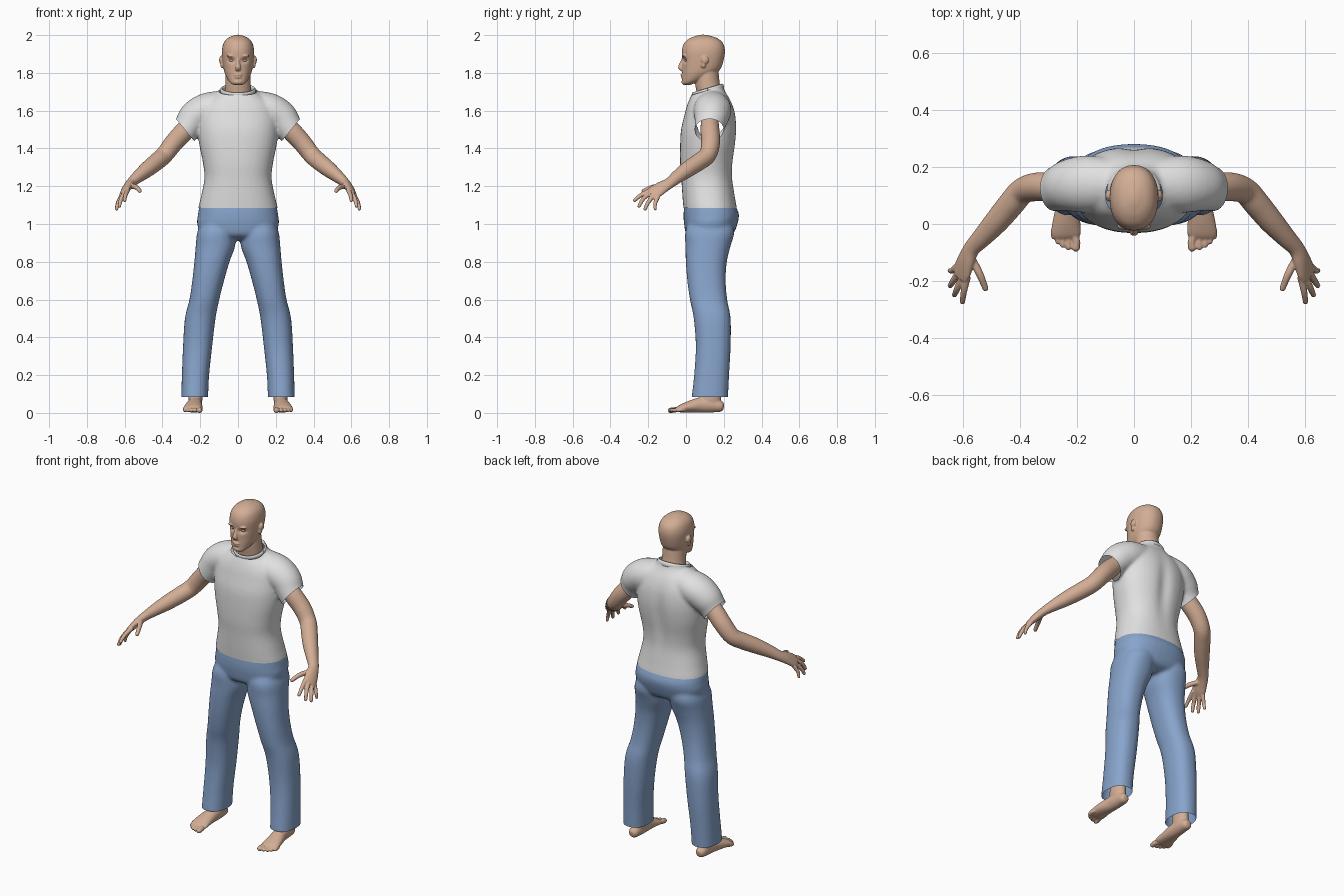
import bpy, bmesh, math
from mathutils import Vector, Matrix


def material(name, rgb):
    m = bpy.data.materials.new(name)
    m.diffuse_color = (*rgb, 1)
    return m


SKIN = material("skin", (0.65, 0.42, 0.30))
WHITE = material("white cotton", (0.75, 0.75, 0.75))
BLUE = material("blue denim", (0.245, 0.37, 0.60))


def spline(rows, k=5):
    """Catmull-Rom interpolation of number tuples."""
    out = []
    for i in range(len(rows) - 1):
        p0, p1, p2 = rows[max(i - 1, 0)], rows[i], rows[i + 1]
        p3 = rows[min(i + 2, len(rows) - 1)]
        for j in range(k):
            t = j / k
            out.append([0.5 * (2 * b + (c - a) * t + (2 * a - 5 * b + 4 * c - d) * t * t
                               + (3 * b - a - 3 * c + d) * t ** 3)
                        for a, b, c, d in zip(p0, p1, p2, p3)])
    return out + [list(rows[-1])]


def loft(bm, rings):
    vs = [[bm.verts.new(p) for p in r] for r in rings]
    n = len(vs[0])
    for a, b in zip(vs, vs[1:]):
        for i in range(n):
            bm.faces.new((a[i], a[(i + 1) % n], b[(i + 1) % n], b[i]))
    bm.faces.new(vs[0])
    bm.faces.new(vs[-1][::-1])


def stack(bm, rows, s=1, p=2.3, n=40):
    """Horizontal sections: z, centre x, half width, front y, back y."""
    def power(v):
        return math.copysign(abs(v) ** (2 / p), v)
    rings = []
    for z, cx, rx, y0, y1 in spline(rows):
        ang = [2 * math.pi * i / n for i in range(n)]
        rings.append([Vector((s * (cx + rx * power(math.cos(a))),
                              (y0 + y1) / 2 + (y1 - y0) / 2 * power(math.sin(a)), z)) for a in ang])
    loft(bm, rings)


def tube(bm, rows, ref, s=1, n=20, k=5):
    """Sections along a path: x, y, z, radius along ref, other radius."""
    pts = spline(rows, k)
    rings = []
    for i, r in enumerate(pts):
        c = Vector(r[:3])
        t = (Vector(pts[min(i + 1, len(pts) - 1)][:3]) - Vector(pts[max(i - 1, 0)][:3])).normalized()
        u = Vector(ref)
        u = (u - t * u.dot(t)).normalized()
        w = t.cross(u)
        ring = [c + u * r[3] * math.cos(a) + w * r[4] * math.sin(a)
                for a in (2 * math.pi * j / n for j in range(n))]
        rings.append([Vector((s * q.x, q.y, q.z)) for q in ring])
    loft(bm, rings)


def blob(bm, centre, size):
    bmesh.ops.create_icosphere(bm, subdivisions=3, radius=1,
                               matrix=Matrix.Translation(centre) @ Matrix.Diagonal((*size, 1)))


def finish(name, bm, mat, voxel=0, smooth=4, sculpt=None):
    """Fuse overlapping volumes into one skin, then sculpt or trim it."""
    bmesh.ops.recalc_face_normals(bm, faces=bm.faces[:])
    me = bpy.data.meshes.new(name)
    bm.to_mesh(me)
    bm.free()
    ob = bpy.data.objects.new(name, me)
    bpy.context.collection.objects.link(ob)
    if voxel:
        r = ob.modifiers.new("fuse", 'REMESH')
        r.mode, r.voxel_size = 'VOXEL', voxel
        sm = ob.modifiers.new("soften", 'SMOOTH')
        sm.factor, sm.iterations = 0.5, smooth
        dg = bpy.context.evaluated_depsgraph_get()
        me = bpy.data.meshes.new_from_object(ob.evaluated_get(dg))
        ob.modifiers.clear()
        ob.data = me
    if sculpt:
        b = bmesh.new()
        b.from_mesh(me)
        sculpt(b)
        b.to_mesh(me)
        b.free()
    me.materials.clear()
    me.materials.append(mat)
    for f in me.polygons:
        f.use_smooth = True
        f.material_index = 0
    return ob


def trim(bm, co, no, test=lambda c: True):
    faces = [f for f in bm.faces if test(f.calc_center_median())]
    geom = set(faces)
    for f in faces:
        geom.update(f.edges)
        geom.update(f.verts)
    bmesh.ops.bisect_plane(bm, geom=list(geom), plane_co=co, plane_no=no, clear_outer=True)


# Shirt: torso with two short sleeves, trimmed at the hems
bm = bmesh.new()
stack(bm, [(1.04, 0, .214, -.01, .274), (1.09, 0, .209, -.014, .268), (1.15, 0, .195, -.019, .258),
           (1.24, 0, .178, -.025, .247), (1.32, 0, .185, -.031, .25), (1.42, 0, .205, -.031, .264),
           (1.5, 0, .213, -.026, .27), (1.57, 0, .21, -.01, .265), (1.62, 0, .195, .003, .252),
           (1.66, 0, .16, .018, .234), (1.69, 0, .115, .032, .215), (1.72, 0, .09, .038, .2),
           (1.77, 0, .085, .042, .195)])
for s in (-1, 1):
    tube(bm, [(-.05, .14, 1.63, .08, .085), (-.16, .14, 1.605, .09, .1), (-.225, .135, 1.567, .088, .092),
              (-.262, .125, 1.52, .077, .08), (-.30, .12, 1.465, .07, .075), (-.335, .12, 1.42, .068, .073)],
         (-.7, 0, .7), s, 32)


def cut_shirt(b):
    for v in b.verts:                               # groove down the spine
        if v.co.y > .17 and v.co.z > 1.1:
            v.co.y -= .014 * math.exp(-(v.co.x / .04) ** 2 - ((v.co.z - 1.43) / .16) ** 2)
    trim(b, (0, 0, 1.085), (0, 0, -1))
    trim(b, (0, .115, 1.708), (0, -.287, .958), lambda c: abs(c.x) < .12)
    for s in (-1, 1):
        trim(b, (s * .28, 0, 1.497), (s * .77, 0, -.63), lambda c: s * c.x > .216 and c.z > 1.32)


finish("shirt", bm, WHITE, .009, 6, cut_shirt)

# Ribbed collar
bm = bmesh.new()
ring = []
for i in range(41):
    a = 2 * math.pi * i / 40
    y = .078 * math.sin(a)
    ring.append((.088 * math.cos(a), .116 + y, 1.706 + .3 * y, .014, .007))
tube(bm, ring, (0, -.29, .96), n=12, k=1)
finish("collar", bm, WHITE)

# Trousers: pelvis and two legs, open at the ankles
bm = bmesh.new()
stack(bm, [(.915, 0, .1, .06, .19), (.94, 0, .19, .005, .245), (1.0, 0, .216, -.01, .272),
           (1.05, 0, .212, -.013, .28), (1.09, 0, .205, -.01, .266), (1.14, 0, .19, -.008, .25)])
for s in (-1, 1):
    stack(bm, [(.04, -.23, .071, .028, .222), (.09, -.229, .071, .031, .223), (.2, -.225, .072, .043, .228),
               (.35, -.214, .077, .052, .236), (.5, -.2, .081, .041, .236), (.6, -.178, .079, .021, .218),
               (.7, -.158, .084, .007, .21), (.8, -.138, .093, -.001, .216), (.88, -.12, .104, -.003, .235),
               (.95, -.115, .102, -.005, .255), (1.0, -.1, .1, .01, .25)], s)


def cut_trousers(b):
    trim(b, (0, 0, .085), (0, 0, -1))
    trim(b, (0, 0, 1.1), (0, 0, 1))


finish("trousers", bm, BLUE, .009, 5, cut_trousers)

# Head, neck, ears and facial features
bm = bmesh.new()
stack(bm, [(1.62, 0, .072, .065, .195), (1.70, 0, .07, .055, .188), (1.75, 0, .067, .048, .178),
           (1.83, 0, .065, .045, .17)], p=2)
stack(bm, [(1.736, 0, .022, -.012, .02), (1.745, 0, .038, -.019, .045), (1.76, 0, .051, -.02, .085),
           (1.79, 0, .067, -.02, .145), (1.82, 0, .076, -.02, .182), (1.87, 0, .083, -.021, .2),
           (1.92, 0, .085, -.022, .206), (1.96, 0, .075, -.008, .194), (1.985, 0, .053, .024, .163),
           (1.998, 0, .022, .06, .122), (2.002, 0, .006, .08, .1)], p=2.2)
tube(bm, [(0, -.012, 1.88, .008, .008), (0, -.022, 1.855, .009, .01), (0, -.03, 1.83, .015, .012),
          (0, -.02, 1.815, .013, .008)], (1, 0, 0), n=16)
blob(bm, (0, -.021, 1.79), (.022, .008, .006))
blob(bm, (0, -.019, 1.777), (.019, .008, .006))
blob(bm, (0, -.012, 1.752), (.024, .012, .013))
for s in (-1, 1):
    blob(bm, (s * .034, -.008, 1.89), (.026, .013, .008))
    blob(bm, (s * .089, .1, 1.868), (.011, .02, .022))
    blob(bm, (s * .084, .092, 1.843), (.01, .013, .018))


def shape_head(b):                                  # eye sockets
    for v in b.verts:
        if v.co.y < .05:
            g = math.exp(-((abs(v.co.x) - .034) / .018) ** 2 - ((v.co.z - 1.866) / .012) ** 2)
            v.co.y += .013 * g


finish("head", bm, SKIN, .004, 3, shape_head)

# Eyes
bm = bmesh.new()
for s in (-1, 1):
    blob(bm, (s * .034, .006, 1.866), (.014, .013, .008))
finish("eyes", bm, SKIN)

# Arms with hands
ACROSS = (.52, -.64, .57)
FINGERS = [((-.583, -.185, 1.18), (-.595, -.235, 1.155), (-.60, -.272, 1.125)),
           ((-.598, -.18, 1.17), (-.618, -.225, 1.135), (-.628, -.248, 1.095)),
           ((-.611, -.165, 1.157), (-.633, -.2, 1.115), (-.643, -.216, 1.08)),
           ((-.62, -.148, 1.145), (-.637, -.163, 1.11), (-.644, -.163, 1.08)),
           ((-.572, -.115, 1.2), (-.54, -.175, 1.195), (-.52, -.225, 1.175))]
for s, side in ((-1, "left"), (1, "right")):
    bm = bmesh.new()
    m = -s                                          # path is written on the -x side
    m = 1 if s < 0 else -1
    tube(bm, [(-.21, .125, 1.565, .045, .045), (-.28, .127, 1.495, .05, .052), (-.34, .13, 1.43, .05, .05),
              (-.39, .115, 1.366, .046, .047), (-.43, .07, 1.33, .046, .046), (-.48, .01, 1.29, .043, .042),
              (-.53, -.045, 1.25, .036, .033), (-.567, -.085, 1.218, .031, .025),
              (-.586, -.125, 1.195, .037, .022), (-.6, -.162, 1.172, .042, .018),
              (-.608, -.187, 1.16, .036, .013)], ACROSS, m, 28)
    for i, path in enumerate(FINGERS):
        r = .0135 if i == 4 else .0115 if i < 3 else .0105
        tips = [(*p, r * f, r * f) for p, f in zip(path, (1.1, 1, .8))]
        tube(bm, tips, ACROSS if i < 4 else (0, 0, 1), m, 12)
        blob(bm, (m * path[2][0], path[2][1], path[2][2]), (r * .8,) * 3)
    finish(side + "_arm", bm, SKIN, .004, 2)

    # Foot with ankle and toes
    bm = bmesh.new()
    tube(bm, [(-.225, .2, .03, .014, .015), (-.225, .185, .033, .028, .028), (-.225, .14, .042, .035, .04),
              (-.228, .08, .042, .039, .041), (-.235, .02, .033, .047, .031), (-.238, -.03, .022, .052, .02),
              (-.238, -.05, .016, .045, .011)], (1, 0, 0), m, 28)
    stack(bm, [(.03, -.225, .032, .08, .185), (.08, -.225, .037, .07, .185), (.14, -.225, .037, .085, .18),
               (.2, -.225, .04, .085, .18)], m, 2, 28)
    for x, y, r in ((-.203, -.081, .0145), (-.229, -.08, .011), (-.249, -.072, .0105),
                    (-.266, -.06, .01), (-.281, -.043, .0095)):
        tube(bm, [(x * .5 - .119, y + .06, .02, r, r), (x, y + .025, .017, r * .95, r),
                  (x, y, .0135, r, r)], (1, 0, 0), m, 12)
        blob(bm, (m * x, y, .0135), (r, r * 1.1, r))
    finish(side + "_foot", bm, SKIN, .004, 2)
